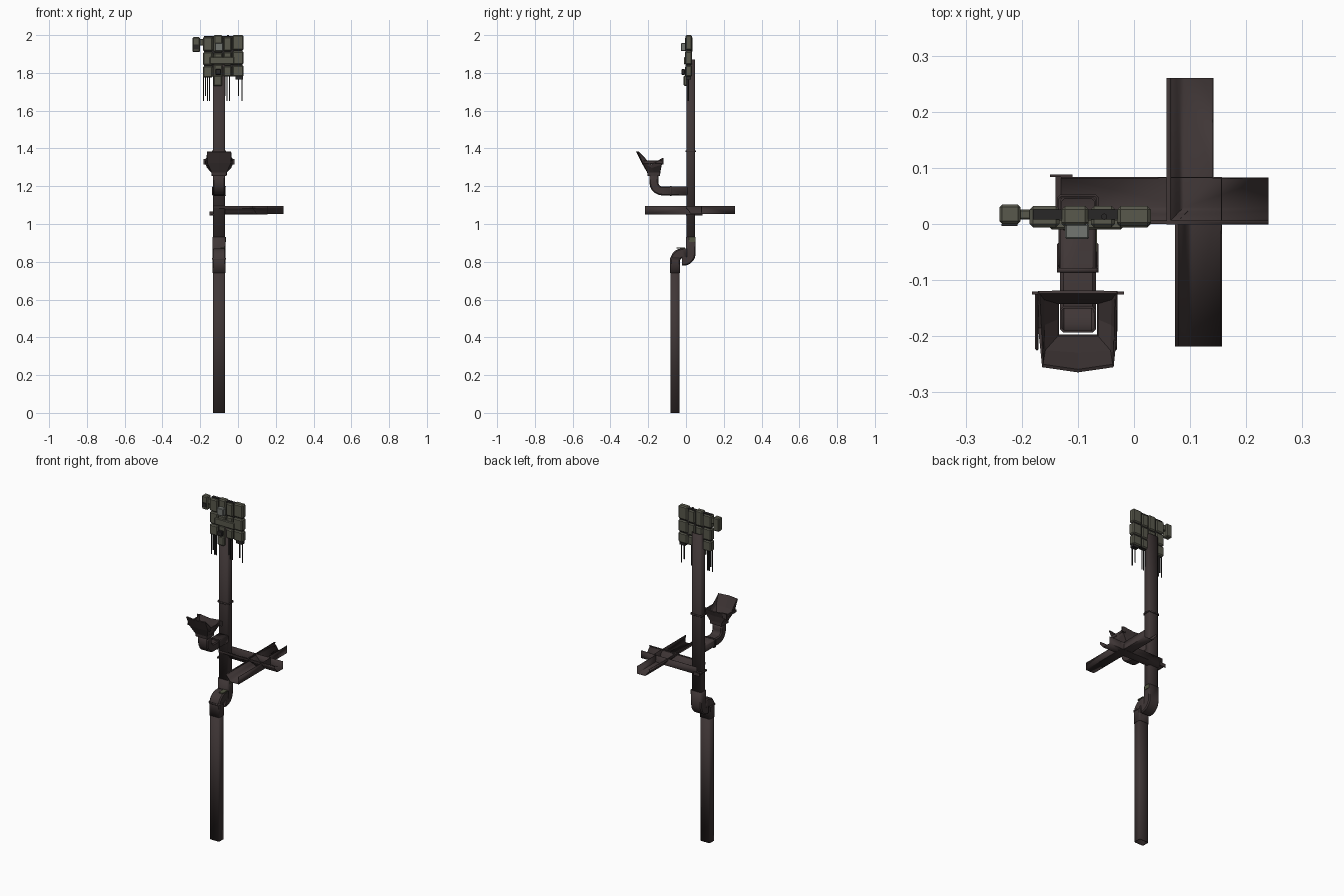
import bpy, bmesh, math
from mathutils import Vector as V

if "Cube" in bpy.data.objects:
    bpy.data.objects.remove(bpy.data.objects["Cube"])


def mat(name, c):
    m = bpy.data.materials.new(name)
    m.diffuse_color = (*c, 1)
    m.use_nodes = True
    m.node_tree.nodes["Principled BSDF"].inputs["Base Color"].default_value = m.diffuse_color
    return m


BROWN = mat("rusty_brown", (0.050, 0.037, 0.037))
GREEN = mat("olive_grey", (0.098, 0.098, 0.072))
DARK = mat("dark_steel", (0.022, 0.020, 0.020))
GREY = mat("light_grey", (0.17, 0.18, 0.165))
MOSS = mat("moss_green", (0.085, 0.09, 0.055))


def finish(name, bm, material, thick=0, smooth=False):
    bmesh.ops.recalc_face_normals(bm, faces=bm.faces)
    me = bpy.data.meshes.new(name)
    bm.to_mesh(me)
    bm.free()
    me.materials.append(material)
    ob = bpy.data.objects.new(name, me)
    bpy.context.collection.objects.link(ob)
    if thick:
        s = ob.modifiers.new("wall", 'SOLIDIFY')
        s.thickness, s.offset = thick, -1
    if smooth:
        bpy.ops.object.select_all(action='DESELECT')
        ob.select_set(True)
        bpy.context.view_layer.objects.active = ob
        bpy.ops.object.shade_smooth_by_angle(angle=math.radians(35))
    return ob


def skin(bm, rings, closed):
    """Bridge rows of points into quads."""
    rows = [[bm.verts.new(p) for p in r] for r in rings]
    n = len(rows[0])
    for a, b in zip(rows, rows[1:]):
        for i in range(n if closed else n - 1):
            j = (i + 1) % n
            bm.faces.new((a[i], a[j], b[j], b[i]))


def sweep(name, path, prof, fix, closed, thick=0.004):
    """Mitred sweep; 'fix' is the direction that never bends."""
    path = [V(p) for p in path]
    fix = V(fix)
    rings = []
    for i, p in enumerate(path):
        t0 = (p - path[i - 1]).normalized() if i else (path[1] - p).normalized()
        t1 = (path[i + 1] - p).normalized() if i < len(path) - 1 else t0
        t = (t0 + t1).normalized()
        side = t.cross(fix) / t.dot(t0)
        rings.append([p + fix * f + side * s for f, s in prof])
    bm = bmesh.new()
    skin(bm, rings, closed)
    return finish(name, bm, BROWN, thick, True)


def box(name, x, y, z, material, bevel=0.0):
    bm = bmesh.new()
    bmesh.ops.create_cube(bm, size=1)
    for v in bm.verts:
        v.co = [(a + b) / 2 + c * (b - a) for (a, b), c in zip((x, y, z), v.co)]
    if bevel:
        bmesh.ops.bevel(bm, geom=bm.edges[:], offset=bevel, segments=1, affect='EDGES')
    return finish(name, bm, material)


def rod(name, x, y, z0, z1, r, material):
    bm = bmesh.new()
    bmesh.ops.create_cone(bm, cap_ends=True, segments=6, radius1=r, radius2=r, depth=z1 - z0)
    bmesh.ops.translate(bm, verts=bm.verts, vec=(x, y, (z0 + z1) / 2))
    return finish(name, bm, material)


def arc(cy, cz, r, a0, a1, n=5):
    """Bend points in the vertical plane of the downpipe."""
    return [(PX, cy + r * math.cos(math.radians(a0 + (a1 - a0) * i / n)),
             cz + r * math.sin(math.radians(a0 + (a1 - a0) * i / n))) for i in range(n + 1)]


def pipe_profile(w, d, b=0.006):
    return [(w, d - b), (w - b, d), (-w + b, d), (-w, d - b),
            (-w, -d + b), (-w + b, -d), (w - b, -d), (w, -d + b)]


PX = -0.1
XAX, ZAX = (1, 0, 0), (0, 0, 1)
PIPE, SLEEVE = pipe_profile(0.032, 0.0235), pipe_profile(0.0345, 0.026)

# Downpipes and the offset bend joining them
sweep("lower_downpipe", [(PX, -0.058, 0), (PX, -0.058, 0.81)], PIPE, XAX, True)
sweep("lower_elbow", [(PX, -0.058, 0.74)] + arc(-0.018, 0.805, 0.04, 180, 90)
      + [(PX, 0.005, 0.845)], SLEEVE, XAX, True)
sweep("upper_elbow", [(PX, -0.02, 0.805)] + arc(-0.015, 0.845, 0.04, -90, 0)
      + [(PX, 0.025, 0.93)], SLEEVE, XAX, True)
sweep("upper_downpipe", [(PX, 0.025, 0.87), (PX, 0.025, 1.87)], PIPE, XAX, True)
for i, (y, z) in enumerate([(0.025, 1.385), (-0.058, 0.815)]):
    sweep(f"pipe_joint_{i}", [(PX, y, z - 0.004), (PX, y, z + 0.004)],
          pipe_profile(0.037, 0.028), XAX, True)
box("elbow_moss", (-0.092, -0.066), (-0.05, -0.005), (0.869, 0.875), MOSS)
box("elbow_moss_side", (-0.066, -0.063), (0.015, 0.049), (0.905, 0.93), MOSS)

# Branch pipe leading up to the hopper
sweep("branch_pipe", [(PX, 0.02, 1.175), (PX, -0.125, 1.175)]
      + arc(-0.125, 1.22, 0.045, 270, 180)[1:] + [(PX, -0.17, 1.275)],
      PIPE, XAX, True)
sweep("branch_joint", [(PX, -0.078, 1.175), (PX, -0.086, 1.175)],
      pipe_profile(0.037, 0.027), XAX, True)


# Open hopper: eight points per ring, front edge raised and pointed
def ring(wf, wb, yf, ym, yb, zf, zs, zb, peak=0.0):
    return [V((PX + x, y, z)) for x, y, z in (
        (0, yf - peak, zf), (wf, yf, zf), ((wf + wb) / 2, ym, zs), (wb, yb, zb),
        (0, yb, zb - peak), (-wb, yb, zb), (-(wf + wb) / 2, ym, zs), (-wf, yf, zf))]


bm = bmesh.new()
skin(bm, [ring(0.034, 0.034, -0.197, -0.17, -0.143, 1.255, 1.255, 1.255),
          ring(0.036, 0.036, -0.2, -0.17, -0.142, 1.275, 1.275, 1.275),
          ring(0.058, 0.06, -0.225, -0.18, -0.135, 1.325, 1.30, 1.315, 0.004),
          ring(0.062, 0.068, -0.25, -0.185, -0.124, 1.385, 1.315, 1.35, 0.009)], True)
finish("hopper", bm, BROWN, 0.006)
for s in (-1, 1):
    x = PX + s * 0.07
    box("hopper_ear", (x - 0.012, x + 0.012), (-0.126, -0.12), (1.315, 1.345), BROWN)
    box("hopper_arm", (x - 0.006, x), (-0.225, -0.122), (1.318, 1.336), BROWN, 0.002)

# Two mitred gutter corners that cross each other: flat back, ogee front
GUTTER = [(0.022, -0.042), (-0.022, -0.042), (-0.022, 0.012), (-0.017, 0.02),
          (-0.006, 0.026), (0.002, 0.033), (0.01, 0.041), (0.022, 0.042), (0.022, 0.035)]
sweep("gutter_inner_corner", [(-0.13, 0.042, 1.073), (0.115, 0.042, 1.073),
                              (0.115, -0.218, 1.073)], GUTTER, ZAX, False, 0.003)
sweep("gutter_outer_corner", [(0.24, 0.041, 1.074), (0.1, 0.041, 1.074),
                              (0.1, 0.26, 1.074)], [(f, -s) for f, s in GUTTER],
      ZAX, False, 0.003)
box("gutter_wall_plate", (-0.15, -0.11), (0.084, 0.088), (1.045, 1.065), BROWN)
box("gutter_strap", (-0.14, -0.128), (0.0, 0.086), (1.045, 1.053), BROWN)

# Plated panel at the top
box("panel_back", (-0.18, 0.024), (0.008, 0.026), (1.78, 1.995), DARK)
COLS = [(-0.186, -0.133), (-0.129, -0.081), (-0.077, -0.034), (-0.03, 0.03)]
ROWS = [[(1.915, 1.99), (1.84, 1.91), (1.775, 1.836)],
        [(1.91, 2.0), (1.85, 1.905), (1.775, 1.845)],
        [(1.915, 1.99), (1.84, 1.91), (1.78, 1.836)],
        [(1.92, 2.0), (1.845, 1.915), (1.78, 1.84)]]
for i, (cx, rows) in enumerate(zip(COLS, ROWS)):
    for j, cz in enumerate(rows):
        box(f"panel_plate_{i}_{j}", cx, (-0.006 + 0.003 * ((i + j) % 2), 0.032), cz, GREEN, 0.006)
box("panel_cross_plate", (-0.15, -0.02), (-0.01, 0.01), (1.845, 1.885), GREEN, 0.004)
box("panel_lower_tab", (-0.13, -0.085), (-0.012, 0.012), (1.73, 1.785), GREEN, 0.005)
box("panel_catch", (-0.12, -0.09), (-0.024, -0.006), (1.79, 1.82), DARK, 0.003)
box("panel_grey_box", (-0.123, -0.08), (-0.027, 0.0), (1.915, 1.958), GREY, 0.003)
box("side_block", (-0.24, -0.202), (0.0, 0.035), (1.91, 1.99), GREEN, 0.005)
box("side_block_cap", (-0.236, -0.208), (-0.004, 0.0), (1.925, 1.95), DARK)
box("side_block_link", (-0.21, -0.18), (0.008, 0.026), (1.945, 1.98), GREEN, 0.003)
for x in (-0.105, -0.053, 0.0):
    rod("panel_bolt", x, 0.013, 1.985, 2.0, 0.006, DARK)

# Hanging rods below the panel
for i, x in enumerate((-0.183, -0.172, -0.162, -0.152, -0.068, -0.058, -0.046, 0.003, 0.022)):
    rod(f"hanging_rod_{i}", x, 0.012, 1.652 + 0.025 * (i % 3 == 1), 1.79, 0.0032, DARK)
box("rod_holder", (-0.012, 0.026), (0.0, 0.026), (1.765, 1.785), DARK)
